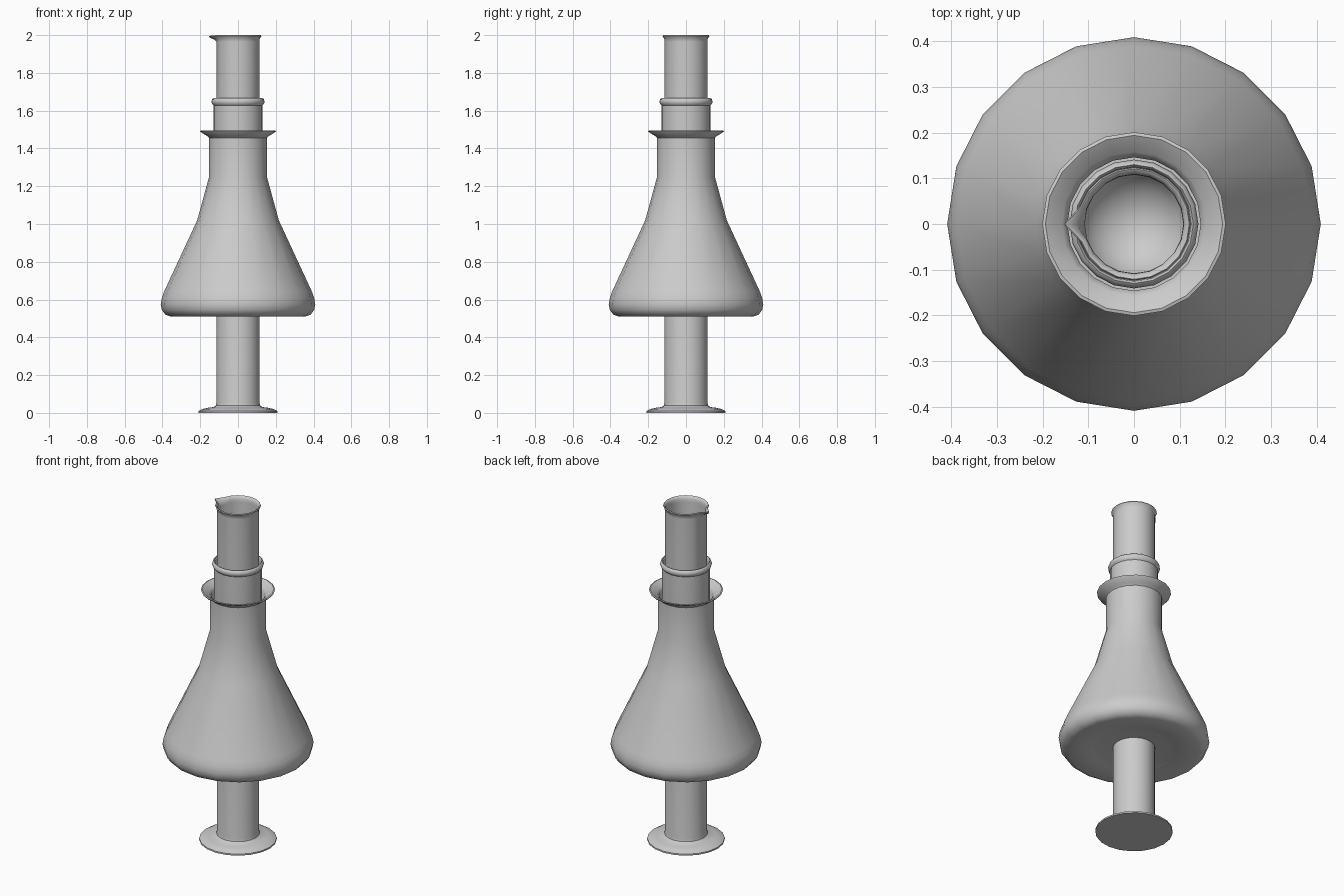
import bpy, bmesh, math

if "Cube" in bpy.data.objects:
    bpy.data.objects.remove(bpy.data.objects["Cube"])

SIDES = 20


def lathe(name, profile, angle=40):
    """Spin an (r, z) profile that starts and ends on the axis into a closed shell."""
    bm = bmesh.new()
    rings = []
    for r, z in profile:
        if r == 0:
            rings.append([bm.verts.new((0, 0, z))] * SIDES)
        else:
            rings.append([bm.verts.new((r * math.cos(math.tau * i / SIDES),
                                        r * math.sin(math.tau * i / SIDES), z))
                          for i in range(SIDES)])
    for a, b in zip(rings, rings[1:]):
        for i in range(SIDES):
            j = (i + 1) % SIDES
            quad = list(dict.fromkeys([a[i], a[j], b[j], b[i]]))
            bm.faces.new(quad)
    bmesh.ops.recalc_face_normals(bm, faces=bm.faces)
    mesh = bpy.data.meshes.new(name)
    bm.to_mesh(mesh)
    bm.free()
    obj = bpy.data.objects.new(name, mesh)
    bpy.context.collection.objects.link(obj)
    bpy.ops.object.select_all(action='DESELECT')
    obj.select_set(True)
    bpy.context.view_layer.objects.active = obj
    bpy.ops.object.shade_smooth_by_angle(angle=math.radians(angle))
    return obj


# Measuring cylinder: flared foot, long tube, hollow inside
cylinder = lathe("measuring_cylinder", [
    (0, 0), (0.21, 0), (0.21, 0.009), (0.19, 0.02), (0.16, 0.027),
    (0.13, 0.031), (0.117, 0.04), (0.114, 0.055), (0.114, 1.965),
    (0.115, 1.98), (0.121, 1.988), (0.124, 1.995), (0.121, 2.0),
    (0.114, 1.996), (0.109, 1.983), (0.108, 1.965), (0.108, 0.05), (0, 0.05)])

# Pouring lip: pull the rim outward on the -x side
for v in cylinder.data.vertices:
    if v.co.z > 1.97 and v.co.x < 0 and abs(v.co.y) < 0.01:
        pull = min(1, (v.co.z - 1.97) / 0.022)
        v.co.x -= 0.03 * pull
        v.co.z -= 0.004 * pull

# Conical flask: slightly dished floor, sloping body, neck with flared rim
flask = lathe("conical_flask", [
    (0, 0.525), (0.20, 0.525), (0.23, 0.52), (0.27, 0.512), (0.355, 0.51),
    (0.385, 0.52), (0.403, 0.545), (0.409, 0.575), (0.403, 0.61),
    (0.39, 0.645), (0.216, 1.02), (0.153, 1.25), (0.153, 1.455),
    (0.163, 1.465), (0.198, 1.487), (0.201, 1.493), (0.194, 1.495),
    (0.158, 1.473), (0.146, 1.458), (0.146, 1.25), (0.209, 1.02),
    (0.383, 0.645), (0.40, 0.575), (0.35, 0.53), (0, 0.535)])

# Test tube: round bottom, beaded rim, hollow inside
outer = [(0.13 * math.sin(a), 0.68 - 0.13 * math.cos(a))
         for a in [math.pi / 2 * k / 6 for k in range(7)]]
inner = [(r * 0.124 / 0.13, 0.68 + (z - 0.68) * 0.124 / 0.13) for r, z in reversed(outer)]
outer[0], inner[-1] = (0, 0.55), (0, 0.556)
lathe("test_tube", outer + [
    (0.13, 1.628), (0.137, 1.635), (0.141, 1.648), (0.137, 1.661),
    (0.13, 1.666), (0.125, 1.66), (0.124, 1.64)] + inner)
